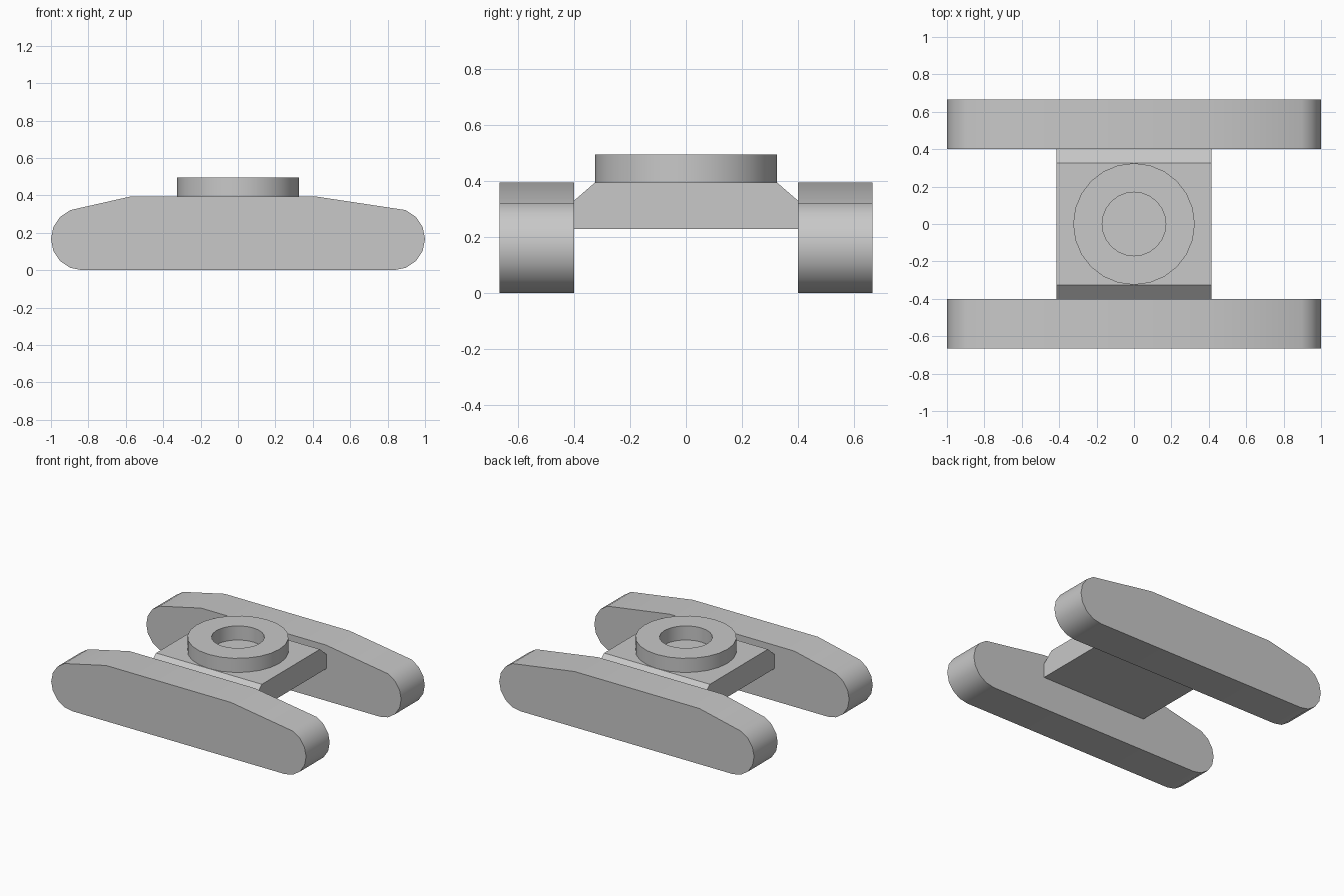
import bpy
import bmesh
from math import cos, sin, radians, tau

cube = bpy.data.objects.get("Cube")
if cube:
    bpy.data.objects.remove(cube, do_unlink=True)

# Single plain grey
grey = bpy.data.materials.new("plain_grey")
grey.use_nodes = True
colour = (0.58, 0.58, 0.58, 1)
grey.diffuse_color = colour
grey.node_tree.nodes["Principled BSDF"].inputs["Base Color"].default_value = colour


def finish(name, bm):
    bmesh.ops.recalc_face_normals(bm, faces=bm.faces)
    mesh = bpy.data.meshes.new(name)
    bm.to_mesh(mesh)
    bm.free()
    mesh.materials.append(grey)
    obj = bpy.data.objects.new(name, mesh)
    bpy.context.collection.objects.link(obj)
    bpy.ops.object.select_all(action="DESELECT")
    obj.select_set(True)
    bpy.context.view_layer.objects.active = obj
    bpy.ops.object.shade_smooth_by_angle(angle=radians(30))
    return obj


def prism(name, points, offset):
    """Extrude a closed outline of 3D points along an offset."""
    bm = bmesh.new()
    face = bm.faces.new([bm.verts.new(p) for p in points])
    new = bmesh.ops.extrude_face_region(bm, geom=[face], use_keep_orig=True)["geom"]
    verts = [v for v in new if isinstance(v, bmesh.types.BMVert)]
    bmesh.ops.translate(bm, verts=verts, vec=offset)
    return finish(name, bm)


# Track pods: rounded ends with a flat top sloping down to each end
R = 0.167
TOP = 0.395
STEP = 22.5
right_end = [(1 - R + R * cos(radians(i * STEP)), R + R * sin(radians(i * STEP)))
             for i in range(-4, 4)]
left_end = [(-x, z) for x, z in reversed(right_end)]
outline = right_end + [(0.41, TOP), (-0.57, TOP)] + left_end
for name, y in (("front_track", -0.665), ("back_track", 0.4)):
    prism(name, [(x, y, z) for x, z in outline], (0, 0.265, 0))

# Bridge plate with bevelled front and back top edges
half = [(0.4, 0.23), (0.4, 0.33), (0.325, TOP)]
section = half + [(-y, z) for y, z in reversed(half)]
prism("bridge_plate", [(-0.415, y, z) for y, z in section], (0.83, 0, 0))

# Mounting ring, open at the bottom where it sits on the plate
bm = bmesh.new()
ring = [(0.325, TOP), (0.325, 0.495), (0.17, 0.495), (0.17, TOP)]
verts = [bm.verts.new((r, 0, z)) for r, z in ring]
edges = [bm.edges.new(pair) for pair in zip(verts, verts[1:])]
bmesh.ops.spin(bm, geom=verts + edges, cent=(0, 0, 0), axis=(0, 0, 1),
               angle=tau, steps=24, use_merge=False)
bmesh.ops.remove_doubles(bm, verts=bm.verts, dist=0.0001)
finish("mounting_ring", bm)
